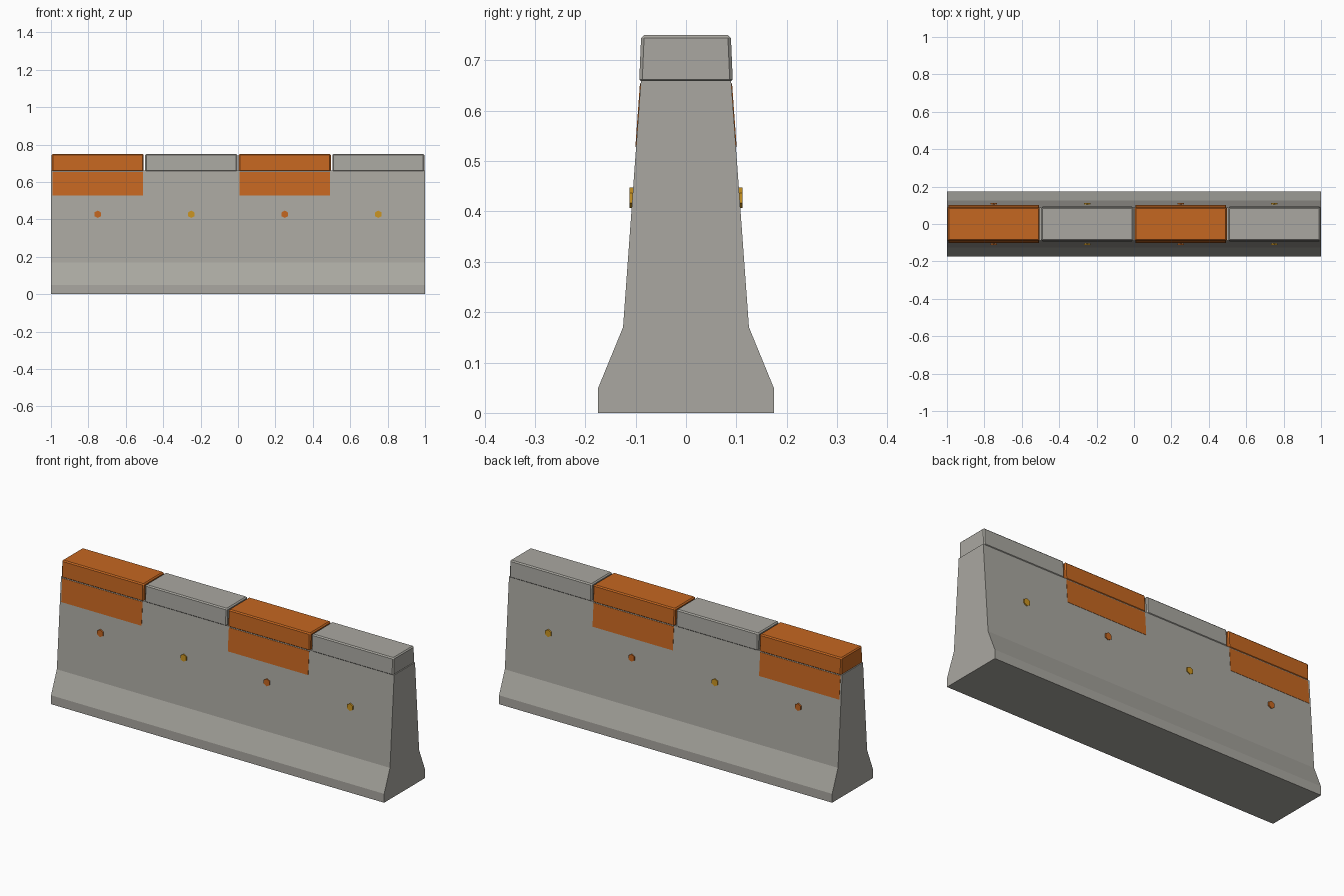
import bpy, bmesh, math

if "Cube" in bpy.data.objects:
    bpy.data.objects.remove(bpy.data.objects["Cube"])


def material(name, rgb):
    m = bpy.data.materials.new(name)
    m.diffuse_color = (*rgb, 1)
    m.use_nodes = True
    m.node_tree.nodes["Principled BSDF"].inputs["Base Color"].default_value = m.diffuse_color
    return m


CONCRETE = material("concrete_grey", (0.40, 0.39, 0.355))
ORANGE = material("safety_orange", (0.56, 0.135, 0.015))
AMBER = material("amber", (0.60, 0.30, 0.016))


def prism(name, profile, x0, x1, mat, bevel=0):
    """Extrude a (y, z) profile along x."""
    bm = bmesh.new()
    face = bm.faces.new([bm.verts.new((x0, y, z)) for y, z in profile])
    ext = bmesh.ops.extrude_face_region(bm, geom=[face])
    bmesh.ops.translate(bm, vec=(x1 - x0, 0, 0),
                        verts=[v for v in ext["geom"] if isinstance(v, bmesh.types.BMVert)])
    bmesh.ops.recalc_face_normals(bm, faces=bm.faces)
    if bevel:
        bmesh.ops.bevel(bm, geom=bm.edges[:], offset=bevel, segments=1, affect='EDGES')
    mesh = bpy.data.meshes.new(name)
    bm.to_mesh(mesh)
    bm.free()
    mesh.materials.append(mat)
    ob = bpy.data.objects.new(name, mesh)
    bpy.context.collection.objects.link(ob)
    return ob


def mirrored(half):
    return half + [(-y, z) for y, z in reversed(half)]


def wall_y(z):
    """Half thickness of the sloped upper wall at height z."""
    return 0.125 - (z - 0.17) * (0.125 - 0.0895) / (0.66 - 0.17)


# Concrete barrier body
prism("barrier_body", mirrored([(0.175, 0), (0.175, 0.048), (0.125, 0.17), (0.0895, 0.66)]),
      -1, 1, CONCRETE)

for i in range(4):
    x = -0.75 + 0.5 * i
    painted = i % 2 == 0

    # Bevelled cap block
    prism(f"cap_{i + 1}", mirrored([(0.093, 0.656), (0.089, 0.75)]),
          x - 0.246, x + 0.246, ORANGE if painted else CONCRETE, 0.006)

    for side, s in (("front", -1), ("back", 1)):
        # Thin painted plate under the orange caps
        if painted:
            lo, hi = 0.528, 0.654
            prism(f"stripe_{side}_{i + 1}",
                  [(s * (wall_y(lo) - 0.002), lo), (s * (wall_y(lo) + 0.0015), lo),
                   (s * (wall_y(hi) + 0.0015), hi), (s * (wall_y(hi) - 0.002), hi)],
                  x - 0.241, x + 0.241, ORANGE)

        # Hexagonal reflector stud
        bpy.ops.mesh.primitive_cylinder_add(
            vertices=6, radius=0.02, depth=0.014,
            location=(x, s * 0.1055, 0.427), rotation=(math.pi / 2, 0, 0))
        stud = bpy.context.object
        stud.name = f"reflector_{side}_{i + 1}"
        stud.data.materials.append(ORANGE if painted else AMBER)
